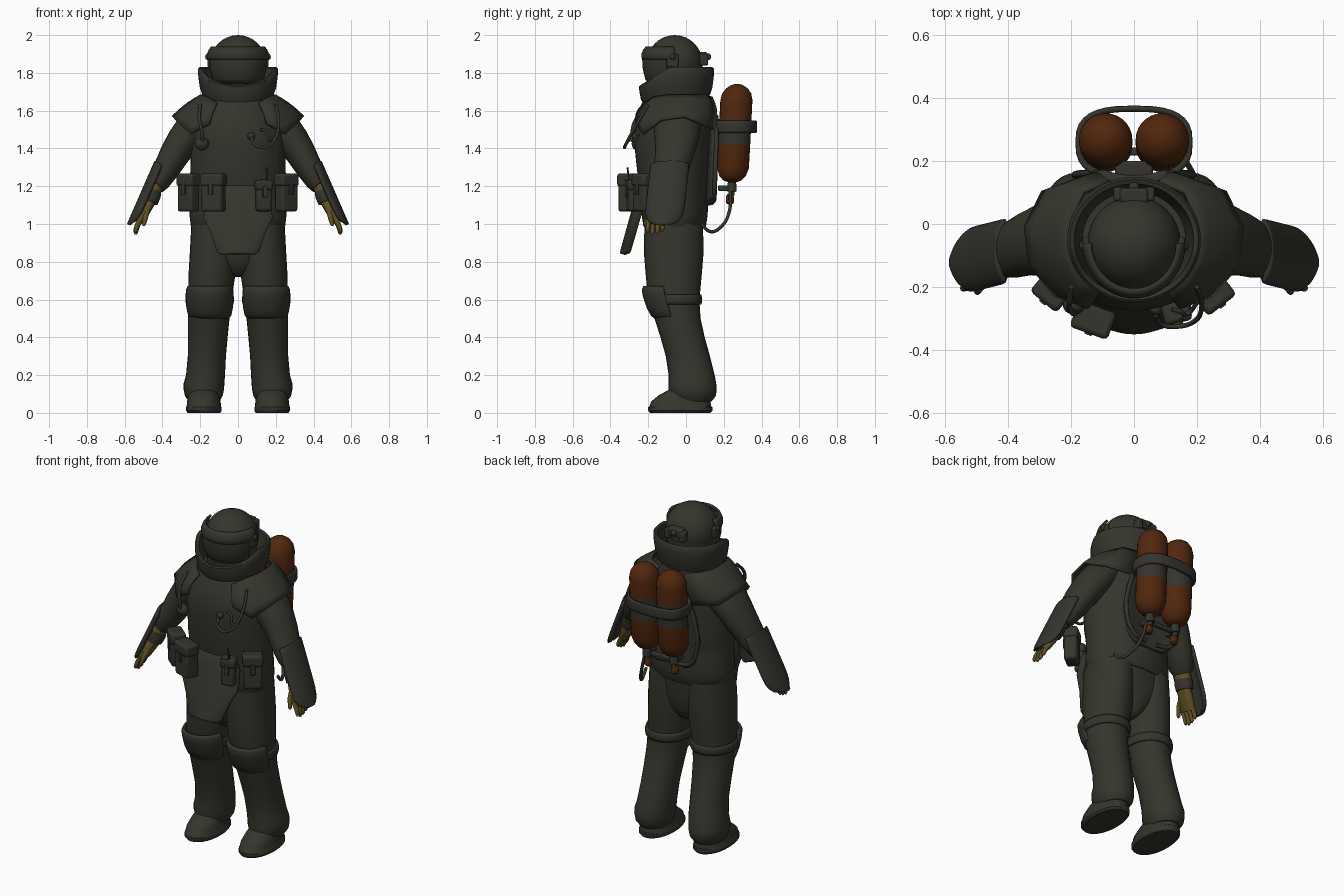
import bpy, bmesh, math
from mathutils import Vector, Matrix


def material(name, rgb):
    m = bpy.data.materials.new(name)
    m.diffuse_color = (*rgb, 1)
    return m


SUIT = material("suit_olive_grey", (0.036, 0.035, 0.026))
GEAR = material("gear_grey", (0.035, 0.034, 0.027))
TANK = material("tank_rust_orange", (0.083, 0.020, 0.004))
GLOVE = material("glove_ochre", (0.115, 0.08, 0.017))


def finish(name, bm, mat, mirror=False, thick=0, bevel=0, offset=-1, angle=40):
    bmesh.ops.recalc_face_normals(bm, faces=bm.faces)
    me = bpy.data.meshes.new(name)
    bm.to_mesh(me)
    bm.free()
    me.materials.append(mat)
    me.shade_smooth()
    me.set_sharp_from_angle(angle=math.radians(angle))
    ob = bpy.data.objects.new(name, me)
    bpy.context.collection.objects.link(ob)
    if thick:
        m = ob.modifiers.new("thickness", 'SOLIDIFY')
        m.thickness, m.offset = thick, offset
    if bevel:
        m = ob.modifiers.new("bevel", 'BEVEL')
        m.width, m.segments = bevel, 2
    if mirror:
        ob.modifiers.new("mirror", 'MIRROR')
    return ob


def grid(rows, closed=False, caps=False):
    bm = bmesh.new()
    vs = [[bm.verts.new(p) for p in r] for r in rows]
    n = len(vs[0])
    for a, b in zip(vs, vs[1:]):
        for j in range(n if closed else n - 1):
            k = (j + 1) % n
            bm.faces.new((a[j], a[k], b[k], b[j]))
    if caps:
        bm.faces.new(vs[0][::-1])
        bm.faces.new(vs[-1])
    return bm


def sup(a, e):
    """point on a unit superellipse"""
    c, s = math.cos(a), math.sin(a)
    return (math.copysign(abs(c) ** (2 / e), c), math.copysign(abs(s) ** (2 / e), s))


def loft(name, rings, mat, mirror=False, flat=True, e=2.0, seg=28):
    """rings: (x, y, z, rx, ry); flat keeps rings horizontal, else they follow the path"""
    cs = [Vector(r[:3]) for r in rings]
    rows = []
    for i, r in enumerate(rings):
        t = Vector((0, 0, 1)) if flat else (cs[min(i + 1, len(cs) - 1)] - cs[max(i - 1, 0)]).normalized()
        b = Vector((0, 1, 0))
        b = (b - t * b.dot(t)).normalized()
        a = b.cross(t)
        row = []
        for k in range(seg):
            c, s = sup(2 * math.pi * k / seg, e)
            row.append(cs[i] + a * r[3] * c + b * r[4] * s)
        rows.append(row)
    return finish(name, grid(rows, True, True), mat, mirror)


def shell(name, c, rx, ry, profile, mat, span=360, thick=0.012, mirror=False, e=2.0, seg=32, lean=0):
    """curved band facing the front; profile: (z, scale) pairs; lean shifts y with height"""
    full = span == 360
    rows = []
    for z, sc in profile:
        row = []
        for k in range(seg if full else seg + 1):
            u, v = sup(math.radians(-90 - span / 2 + span * k / seg), e)
            row.append((c[0] + rx * sc * u, c[1] + ry * sc * v + lean * (z - profile[-1][0]), z))
        rows.append(row)
    return finish(name, grid(rows, full), mat, mirror, thick, offset=0)


def box(name, c, size, mat, rz=0, rx=0, bevel=0.01, mirror=False):
    bm = bmesh.new()
    m = (Matrix.Translation(c) @ Matrix.Rotation(math.radians(rz), 4, 'Z')
         @ Matrix.Rotation(math.radians(rx), 4, 'X') @ Matrix.Diagonal((*size, 1)))
    bmesh.ops.create_cube(bm, size=1, matrix=m)
    return finish(name, bm, mat, mirror, bevel=bevel)


def ball(name, c, size, mat, mirror=False, seg=32):
    bm = bmesh.new()
    bmesh.ops.create_uvsphere(bm, u_segments=seg, v_segments=seg // 2, radius=1,
                              matrix=Matrix.Translation(c) @ Matrix.Diagonal((*size, 1)))
    return finish(name, bm, mat, mirror)


def panel(name, half, ybottom, ytop, thick, mat, curl=0.02):
    """symmetric plate; half outline is (x, z) from bottom to top, y leans with height"""
    z0, z1 = half[0][1], half[-1][1]
    rows = []
    for x, z in half:
        y = ybottom + (ytop - ybottom) * (z - z0) / (z1 - z0)
        rows.append([(x * i / 4, y + curl * (i / 4) ** 2, z) for i in range(-4, 5)])
    return finish(name, grid(rows), mat, thick=thick, bevel=0.006, offset=0)


def hose(name, pts, r, mat, mirror=False):
    cu = bpy.data.curves.new(name, 'CURVE')
    cu.dimensions, cu.bevel_depth, cu.bevel_resolution, cu.use_fill_caps = '3D', r, 2, True
    sp = cu.splines.new('BEZIER')
    sp.bezier_points.add(len(pts) - 1)
    for p, co in zip(sp.bezier_points, pts):
        p.co = co
        p.handle_left_type = p.handle_right_type = 'AUTO'
    cu.materials.append(mat)
    ob = bpy.data.objects.new(name, cu)
    bpy.context.collection.objects.link(ob)
    if mirror:
        ob.modifiers.new("mirror", 'MIRROR')


# jacket with a gathered waist
loft("jacket", [(0, -.06, .975, .238, .155), (0, -.06, .99, .25, .166), (0, -.06, 1.05, .257, .175),
                (0, -.06, 1.14, .251, .176), (0, -.065, 1.19, .248, .178), (0, -.065, 1.22, .25, .183),
                (0, -.066, 1.26, .253, .19), (0, -.068, 1.32, .252, .195), (0, -.07, 1.42, .252, .203),
                (0, -.07, 1.51, .255, .205), (0, -.06, 1.6, .225, .192), (0, -.05, 1.68, .175, .165)],
     SUIT, e=2.05, seg=40)

# trousers, boots
loft("pelvis", [(0, -.06, .72, .02, .07), (0, -.062, .745, .06, .105), (0, -.065, .8, .14, .133),
                (0, -.065, .88, .23, .148), (0, -.065, 1.02, .242, .158)], SUIT, e=2.1, seg=36)
loft("trouser_leg", [(.122, -.065, 1.0, .125, .155), (.13, -.065, .85, .125, .158),
                     (.136, -.065, .75, .125, .15), (.146, -.065, .64, .118, .14), (.15, -.06, .58, .115, .132),
                     (.155, -.045, .5, .11, .122), (.16, -.018, .4, .105, .117),
                     (.165, .01, .3, .101, .117), (.172, .03, .2, .103, .122), (.18, .034, .155, .108, .126),
                     (.181, .035, .125, .107, .128), (.181, .036, .09, .1, .122),
                     (.18, .035, .06, .08, .1)], SUIT, True, e=2.05)
loft("boot", [(.18, -.03, 0, .086, .16), (.181, -.03, .012, .095, .17), (.181, -.03, .03, .094, .17),
              (.181, -.03, .034, .091, .164), (.181, -.028, .06, .089, .157), (.181, -.012, .095, .08, .13),
              (.181, .005, .12, .07, .1), (.181, .03, .14, .06, .07)], SUIT, True, e=2.15)
shell("knee_pad", (.15, -.075), .119, .152,
      [(.505, .84), (.52, .94), (.56, 1.01), (.62, 1.04), (.65, 1.03), (.668, .95)],
      GEAR, 150, .015, True, e=2.2, lean=-.25)
shell("knee_strap", (.15, -.063), .119, .138, [(.575, 1), (.59, 1.03), (.61, 1.03), (.625, 1)],
      GEAR, mirror=True, e=2.1)

# apron flap below the jacket
panel("groin_flap", [(.085, .84), (.11, .855), (.14, .95), (.18, 1.03), (.17, 1.14), (.13, 1.2)],
      -.335, -.235, .035, SUIT, .025)

# arms and gloves
loft("sleeve", [(.17, -.04, 1.56, .085, .115), (.235, -.045, 1.51, .095, .125), (.29, -.052, 1.44, .088, .115),
                (.335, -.062, 1.37, .08, .102), (.38, -.08, 1.29, .07, .092), (.42, -.098, 1.225, .06, .075),
                (.436, -.106, 1.2, .05, .06)], SUIT, True, False)
loft("glove_cuff", [(.43, -.105, 1.215, .04, .05), (.452, -.118, 1.165, .042, .05)], GLOVE, True, False)
loft("wrist_band", [(.449, -.116, 1.172, .044, .052), (.457, -.122, 1.15, .048, .055),
                    (.468, -.128, 1.115, .043, .05)], GEAR, True, False)
loft("palm", [(.465, -.125, 1.125, .032, .04), (.483, -.138, 1.085, .028, .048), (.505, -.152, 1.045, .025, .052),
              (.52, -.16, 1.015, .018, .046)], GLOVE, True, False, e=2.5, seg=16)
for i in range(4):
    y, d = -.198 + i * .026, .012 * abs(i - 1.3)
    loft(f"finger_{i + 1}", [(.513, y, 1.03, .014, .013), (.533, y - .003, .985 + d / 2, .013, .012),
                             (.542, y - .006, .95 + d, .011, .011), (.541, y - .006, .94 + d, .005, .005)],
         GLOVE, True, False, seg=10)
loft("thumb", [(.478, -.165, 1.085, .016, .016), (.487, -.198, 1.045, .014, .014),
               (.498, -.215, 1.0, .011, .011), (.5, -.217, .99, .005, .005)], GLOVE, True, False, seg=10)

# curved forearm guard with a square top and a rounded lower end
rows, n = [], Vector((.91, 0, .415))
for t, w in ((0, .93), (.015, 1), (.1, 1.02), (.35, 1.02), (.65, 1.02), (.78, 1.0), (.87, .9), (.94, .72), (.98, .5), (1, .28)):
    c = Vector((.442, -.085, 1.335)).lerp(Vector((.588, -.122, 1.0)), t)
    rows.append([c + Vector((0, .103 * w * math.sin(a), 0)) - n * .048 * w * (1 - math.cos(a))
                 for a in [math.radians(-80 + 160 * k / 14) for k in range(15)]])
finish("forearm_guard", grid(rows), GEAR, True, .02)

# shoulder flaps
inner = [(.11, -.215, 1.64), (.16, -.17, 1.67), (.195, -.09, 1.68), (.195, .02, 1.68), (.16, .1, 1.68), (.08, .135, 1.67)]
outer = [(.15, -.262, 1.53), (.25, -.225, 1.475), (.33, -.13, 1.55), (.345, -.01, 1.567), (.29, .1, 1.52), (.15, .145, 1.5)]
rows = []
for v in range(6):
    row = [Vector(a).lerp(Vector(b), v / 5) for a, b in zip(inner, outer)]
    up = math.sin(math.pi * v / 5)
    rows.append([p + Vector((.004 * up, (p.y + .05) * up * .1, .007 * up)) for p in row])
finish("shoulder_flap", grid(rows), SUIT, True, .014, offset=0, angle=60)

# high collar, sloping down to the chin
rows = []
for t, s in ((0, .8), (.2, .88), (.45, .97), (.75, 1.01), (.95, 1.02), (1, .98), (.97, .91), (.6, .86), (.2, .78)):
    row = []
    for k in range(48):
        a = 2 * math.pi * k / 48
        f = min(1, (math.sin(a) + 1) / .8)
        zt, zb = 1.735 + .095 * f, 1.6 + .03 * f
        row.append((.208 * s * math.cos(a), -.05 + .195 * s * math.sin(a), zb + t * (zt - zb)))
    rows.append(row)
finish("collar", grid(rows, True), SUIT, angle=50)

# helmet with visor, brow band and fittings
ball("helmet", (0, -.06, 1.85), (.148, .148, .15), SUIT)
loft("helmet_neck", [(0, -.05, 1.62, .14, .13), (0, -.06, 1.78, .14, .14), (0, -.06, 1.85, .146, .146)], SUIT)
shell("visor", (0, -.06), .145, .158, [(1.745, .85), (1.77, .95), (1.82, 1.03), (1.87, 1.05), (1.9, 1.03)], GEAR, 150)
shell("brow_band", (0, -.06), .153, .165, [(1.872, 1), (1.88, 1.035), (1.9, 1.03), (1.92, .98), (1.935, .9)], GEAR, 180)
box("visor_hinge", (.152, -.07, 1.865), (.02, .06, .07), GEAR, bevel=.008, mirror=True)
ball("hinge_knob", (.162, -.07, 1.885), (.012, .016, .016), GEAR, True, 12)
box("rear_unit", (0, .09, 1.885), (.09, .05, .05), GEAR)
box("rear_unit_side", (.048, .095, 1.87), (.035, .045, .06), GEAR, bevel=.008, mirror=True)
ball("rear_knob", (0, .118, 1.885), (.018, .015, .018), GEAR, seg=12)

# hip pouches: a body, a lid and a closure tab
for name, c, s, rz in (("hip_pouch_right", (-.262, -.215, 1.165), (.1, .075, .2), -40),
                       ("front_pouch", (-.13, -.305, 1.165), (.118, .08, .2), -20),
                       ("radio_pouch", (.135, -.28, 1.15), (.08, .06, .165), 14),
                       ("hip_pouch_left", (.255, -.225, 1.165), (.105, .075, .2), 38)):
    box(name, c, s, GEAR, rz, bevel=.014)
    box(name + "_lid", (c[0], c[1], c[2] + s[2] * .34), (s[0] + .01, s[1] + .01, s[2] * .34), GEAR, rz, bevel=.014)
    d = Matrix.Rotation(math.radians(rz), 3, 'Z') @ Vector((0, -s[1] / 2 - .005, 0))
    box(name + "_tab", (c[0] + d.x, c[1] + d.y, c[2] + .02), (.025, .01, .06), GEAR, rz, bevel=.003)
box("radio_light", (.132, -.317, 1.232), (.03, .008, .008), TANK, 14, bevel=0)
hose("radio_antenna", [(.15, -.3, 1.22), (.152, -.305, 1.26), (.15, -.31, 1.3)], .005, GEAR)

# chest hoses and valve
hose("breathing_hose_right", [(-.2, -.2, 1.63), (-.205, -.262, 1.56), (-.19, -.285, 1.48), (-.19, -.27, 1.42)], .009, GEAR)
ball("chest_valve", (-.19, -.258, 1.425), (.036, .03, .036), GEAR, seg=16)
hose("breathing_hose_left", [(.2, -.2, 1.63), (.215, -.26, 1.53), (.19, -.31, 1.44), (.14, -.325, 1.405),
                             (.09, -.32, 1.42), (.07, -.29, 1.46)], .008, GEAR)
ball("hose_socket", (.07, -.27, 1.465), (.02, .02, .02), GEAR, seg=12)
hose("chest_cord", [(.2, -.25, 1.47), (.17, -.285, 1.44), (.15, -.28, 1.49), (.12, -.27, 1.5)], .007, GEAR)

# back plate and harness
panel("back_plate", [(.1, 1.1), (.15, 1.14), (.19, 1.28), (.17, 1.42), (.13, 1.53), (.1, 1.58)], .115, .14, .03, GEAR)
hose("plate_frame", [(.04, .145, 1.12), (.13, .15, 1.14), (.185, .155, 1.28), (.165, .16, 1.42), (.12, .16, 1.55)],
     .012, GEAR, True)
box("tank_mount", (0, .17, 1.43), (.12, .06, .25), GEAR)
shell("tank_strap", (0, .258), .174, .107, [(1.485, 1), (1.495, 1.02), (1.535, 1.02), (1.545, 1)], GEAR, e=2.8, thick=.018)

# twin tanks with a bare grey middle
tank = loft("air_tank", [(.09, .245 + (z - 1.22) * .05, z, r, r) for z, r in
                         ((1.22, .02), (1.232, .05), (1.255, .07), (1.295, .084), (1.42, .085), (1.555, .085),
                          (1.655, .085), (1.69, .077), (1.718, .058), (1.736, .03), (1.742, .008))], TANK, True)
tank.data.materials.append(GEAR)
for f in tank.data.polygons:
    f.material_index = int(1.42 < f.center.z < 1.555)

# tank valves and supply hose
loft("valve_stem", [(.09, .243, z, r, r) for z, r in ((1.15, .015), (1.17, .015), (1.172, .026), (1.2, .026), (1.23, .02))],
     GEAR, True, seg=14)
loft("valve_knob", [(.09, .232, z, r, r) for z, r in ((1.105, .014), (1.113, .022), (1.145, .022), (1.158, .014))],
     TANK, True, seg=14)
box("valve_manifold", (0, .23, 1.185), (.16, .025, .025), GEAR, bevel=.006)
box("valve_side_outlet", (.09, .2, 1.19), (.03, .06, .03), GEAR, bevel=.006, mirror=True)
hose("supply_hose", [(.11, .235, 1.17), (.135, .23, 1.07), (.17, .19, .99), (.2, .13, .96), (.21, .08, 1.0)], .009, GEAR)
